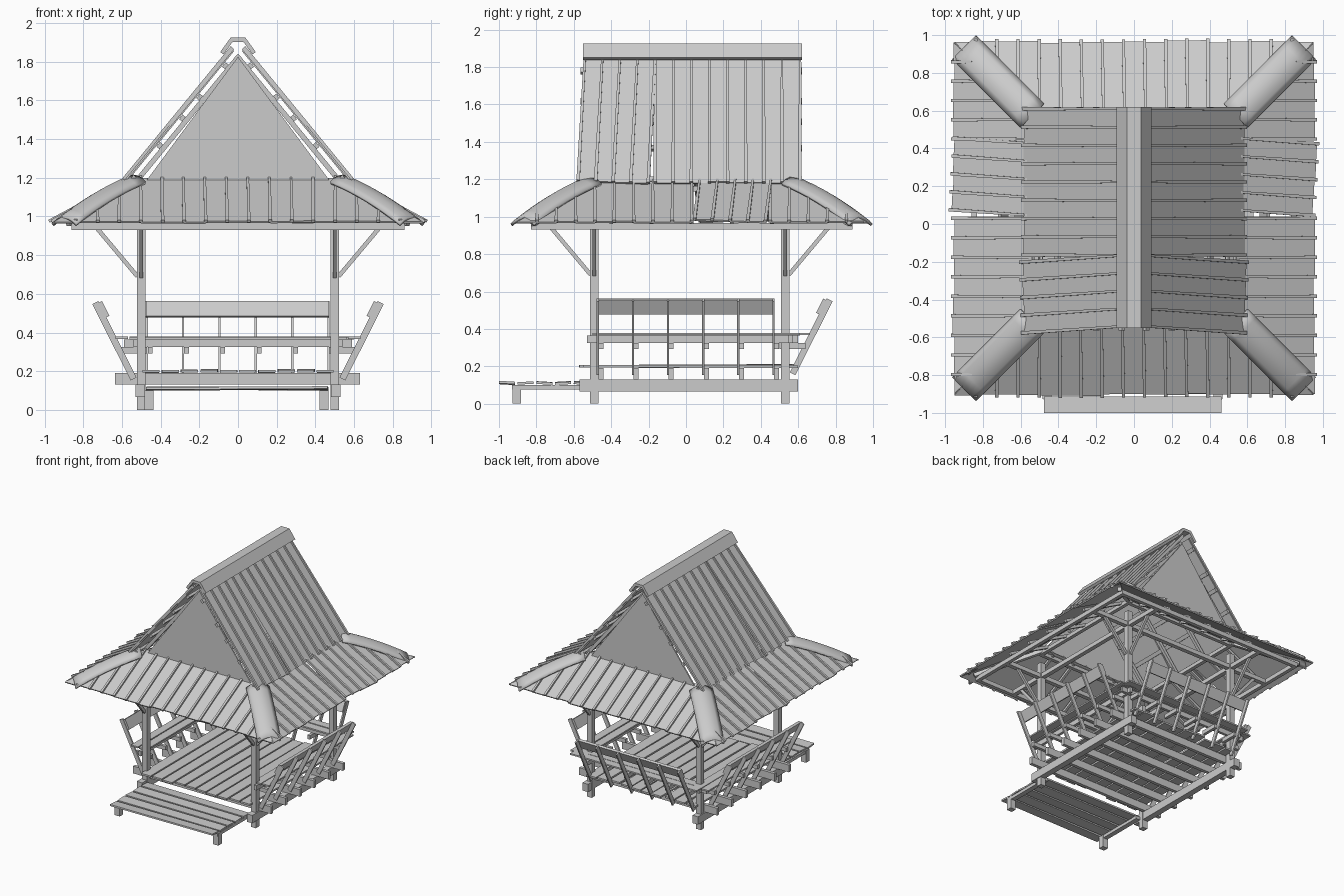
import bpy, bmesh, math, random
from mathutils import Matrix, Vector as V

if "Cube" in bpy.data.objects:
    bpy.data.objects.remove(bpy.data.objects["Cube"])

random.seed(4)
CY = 0.03                      # roof and post centre in y
I4 = Matrix.Identity(4)


def finish(bm, name):
    bmesh.ops.recalc_face_normals(bm, faces=bm.faces)
    me = bpy.data.meshes.new(name)
    bm.to_mesh(me)
    bm.free()
    ob = bpy.data.objects.new(name, me)
    bpy.context.collection.objects.link(ob)
    return ob


def bar(name, p, q, w, h, up=(0, 0, 1), m=I4):
    """Square-ended timber from p to q, h measured along up."""
    p, q, up = m @ V(p), m @ V(q), m.to_3x3() @ V(up)
    y = (q - p).normalized()
    x = y.cross(up).normalized()
    z = x.cross(y)
    bm = bmesh.new()
    bmesh.ops.create_cube(bm, size=1)
    for v in bm.verts:
        v.co = (p + q) / 2 + x * v.co.x * w + y * v.co.y * (q - p).length + z * v.co.z * h
    return finish(bm, name)


def prism(bm, pts, n0, n1, m):
    """Extrude a polygon (s, d) from height n0 to n1 in frame m."""
    lo = [bm.verts.new(m @ V((s, d, n0))) for s, d in pts]
    hi = [bm.verts.new(m @ V((s, d, n1))) for s, d in pts]
    bm.faces.new(lo)
    bm.faces.new(hi)
    for i in range(len(pts)):
        j = (i + 1) % len(pts)
        bm.faces.new((lo[i], lo[j], hi[j], hi[i]))


def frame(origin, u, v):
    u, v = V(u).normalized(), V(v).normalized()
    m = Matrix((u, v, u.cross(v))).transposed().to_4x4()
    m.translation = origin
    return m


def sheet(name, m, s0, s1, n, depth, turn=0, lift=0, pivot=0.0):
    """Ribbed roof sheet: n pans with a raised rib at each joint."""
    c = V(((s0 + s1) / 2, pivot, 0))
    m = m @ Matrix.Translation(c + V((0, 0, lift))) @ Matrix.Rotation(math.radians(turn), 4, 'Z') @ Matrix.Translation(-c)
    bm = bmesh.new()
    step = (s1 - s0) / n
    for i in range(n):
        a, b = s0 + i * step, s0 + (i + 1) * step
        e = random.uniform(-.006, .006)
        prism(bm, [(a, e), (b, e), (b, max(depth(b), .01)), (a, max(depth(a), .01))], 0, .01, m)
    for i in range(n + 1):
        a = s0 + i * step
        d = depth(a)
        if d > .05:
            prism(bm, [(a - .009, -.008), (a + .009, -.008), (a + .006, d), (a - .006, d)], .008, .024, m)
    return finish(bm, name)


# Posts, outrigger beams and braces
PY = (CY - .52, CY + .5)
for sx in (-1, 1):
    for y in PY:
        sy = 1 if y > 0 else -1
        x = sx * .5
        bar("post", (x, y, 0), (x, y, 1.06), .045, .045, (0, 1, 0))
        bar("brace_side", (x + sx * .02, y, .69), (sx * .73, y, .94), .02, .022)
        bar("brace_end", (x, y + sy * .02, .69), (x, y + sy * .23, .94), .02, .022)
        bar("hip_rafter", (sx * .88, CY + sy * .85, .965), (sx * .5, CY + sy * .5, 1.165), .03, .03)
    bar("eave_beam_side", (sx * .845, -.83, .948), (sx * .845, .88, .948), .03, .035)
    bar("outrigger_long", (sx * .5, -.83, .948), (sx * .5, .88, .948), .035, .035)
    bar("upper_plate_side", (sx * .5, -.5, 1.15), (sx * .5, .56, 1.15), .03, .03)
    for k in range(5):
        y = -.4 + k * .215
        bar("skirt_rafter_side", (sx * .88, y, .97), (sx * .5, y, 1.17), .02, .022)
for y in (CY - .845, CY + .845):
    bar("eave_beam_end", (-.86, y, .948), (.86, y, .948), .03, .035)
for y in PY:
    sy = 1 if y > 0 else -1
    bar("outrigger_cross", (-.86, y, .948), (.86, y, .948), .035, .035)
    bar("upper_plate_end", (-.5, y, 1.15), (.5, y, 1.15), .03, .03)
    for k in range(5):
        x = -.4 + k * .2
        bar("skirt_rafter_end", (x, CY + sy * .86, .97), (x, CY + sy * .5, 1.165), .02, .022)

# Floor: side beams, joists, boards
for sx in (-1, 1):
    bar("floor_beam", (sx * .505, -.57, .098), (sx * .505, .6, .098), .05, .065)
for k in range(6):
    y = -.455 + k * .188
    bar("joist", (-.635, y, .16), (.632, y, .16), .027, .06)
for k in range(10):
    x = -.45 + k * .1
    e = random.uniform(-.015, .015)
    bar("floor_board", (x, -.56 + e, .2), (x + e * .3, .59 + e, .2 + random.uniform(-.003, .006)), .088, .014)

# Front step
for k in range(5):
    y = -.957 + k * .1
    t = random.uniform(-.004, .004)
    bar("step_board", (-.475 + t, y, .11 + t), (.465 + t, y, .112 - t), .086, .013, (0, .06 * (-1) ** k, 1))
for x in (-.46, .445):
    bar("step_leg", (x, -.905, 0), (x, -.905, .1), .048, .045, (0, 1, 0))
    bar("step_bearer", (x, -.93, .088), (x, -.5, .088), .04, .025)

# Benches on both sides and the back: local s along, o outward
right = Matrix(((0, 1, 0, 0), (1, 0, 0, 0), (0, 0, 1, 0), (0, 0, 0, 1)))
left = Matrix(((0, -1, 0, 0), (1, 0, 0, 0), (0, 0, 1, 0), (0, 0, 0, 1)))
back = Matrix.Translation((0, CY, 0))
for side, m, a, b in (("right", right, -.53, .6), ("left", left, -.53, .6), ("back", back, -.59, .59)):
    n = side + "_bench_"
    bar(n + "rail", (a, .53, .345), (b, .53, .345), .022, .04, m=m)
    bar(n + "seat_inner", (a + .03, .525, .371), (b + .01, .525, .371), .07, .012, m=m)
    bar(n + "seat_outer", (a + .03, .6, .373), (b + .01, .6, .373), .065, .012, m=m)
    for k in range(6):
        s = -.472 + k * .188
        bar(n + "back_slat", (s, .54, .16), (s, .738, .555), .012, .034, m=m)
        bar(n + "seat_bracket", (s + .018, .47, .308), (s + .018, .61, .308), .024, .032, m=m)
    bar(n + "backrest", (-.475, .693, .52), (.47, .693, .52), .02, .085, (0, .447, .894), m=m)

# Skirt roof, pans trimmed along the hips
RISE, RUN = .225, .42
LEN = math.hypot(RISE, RUN)


def hip(half):
    return lambda s: LEN * min(1, (half - abs(s)) / RUN)


flat = (hip(.95), hip(.93))
front_m = frame((0, CY - .93, .965), (1, 0, 0), (0, RUN, RISE))
back_m = frame((0, CY + .93, .965), (-1, 0, 0), (0, -RUN, RISE))
right_m = frame((.95, CY, .965), (0, 1, 0), (-RUN, 0, RISE))
flip = Matrix.Scale(-1, 4, (1, 0, 0))
for name, m in (("front", front_m), ("back", back_m)):
    for s0, s1, n, t in ((-.95, -.39, 5, 0), (-.39, .39, 7, .6), (.39, .95, 5, 0)):
        sheet("skirt_" + name, m, s0, s1, n, flat[0], t)
for name, m, t in (("right", right_m, -3.5), ("left", flip @ right_m, 3.5)):
    sheet("skirt_" + name, m, -.93, .0, 9, flat[1])
    sheet("skirt_loose_" + name, m, .03, .41, 4, lambda s: LEN - .01, t, .006, LEN / 2)
    sheet("skirt_" + name, m, .42, .93, 5, flat[1])

# Curved hip caps
for sx in (-1, 1):
    for sy in (-1, 1):
        bm = bmesh.new()
        rows = []
        for i in range(9):
            t = i / 8
            r = .9 - .36 * t
            z = .998 + .29 * t - .072 * t * t
            row = []
            for k in range(7):
                c = -1 + k / 3
                o = c * .09 * .7071
                row.append(bm.verts.new((sx * (r + o), CY + sy * (r + .005 - o), z - .036 * c * c)))
            rows.append(row)
        for p, q in zip(rows, rows[1:]):
            for k in range(6):
                bm.faces.new((p[k], p[k + 1], q[k + 1], q[k]))
        ob = finish(bm, "hip_cap")
        if ob.data.polygons[0].normal.z < 0:
            ob.data.flip_normals()
        md = ob.modifiers.new("thickness", 'SOLIDIFY')
        md.thickness = .016
        for f in ob.data.polygons:
            f.use_smooth = True
        bpy.context.view_layer.objects.active = ob
        ob.select_set(True)
        bpy.ops.object.shade_smooth_by_angle()
        ob.select_set(False)

# Steep main roof with purlins and rafters
E, R = V((.575, 0, 1.178)), V((.02, 0, 1.855))
up = R - E
SL = up.length
nrm = V((up.z, 0, -up.x)).normalized()
main_m = frame(E, (0, 1, 0), up)
for name, m in (("right", I4), ("left", flip)):
    sheet("main_roof_" + name, m @ main_m, -.165, .61, 8, lambda s: SL)
    sheet("main_roof_loose_" + name, m @ main_m, -.54, -.165, 4, lambda s: SL, -2.4, .006, SL)
    for t in (.04, .29, .5, .66, .9):
        c = E + up * t - nrm * .013
        bar("purlin", c + V((0, -.565, 0)), c + V((0, .62, 0)), .03, .02, nrm, m)
    for y in (-.47, -.12, .2, .53):
        d = V((0, y, 0)) - nrm * .036
        bar("rafter", E + d + up * .02, R + d, .025, .026, nrm, m)

# Gable panels and ridge cap
up_frame = frame((0, 0, 0), (1, 0, 0), (0, 0, 1))
for y in (-.5, .56):
    bm = bmesh.new()
    prism(bm, [(-.5, 1.15), (.5, 1.15), (0, 1.825)], -y - .006, -y + .006, up_frame)
    finish(bm, "gable_panel")
bm = bmesh.new()
prism(bm, [(-.092, 1.85), (-.038, 1.925), (.038, 1.925), (.092, 1.85),
           (.075, 1.838), (.028, 1.903), (-.028, 1.903), (-.075, 1.838)], -.62, .55, up_frame)
finish(bm, "ridge_cap")
